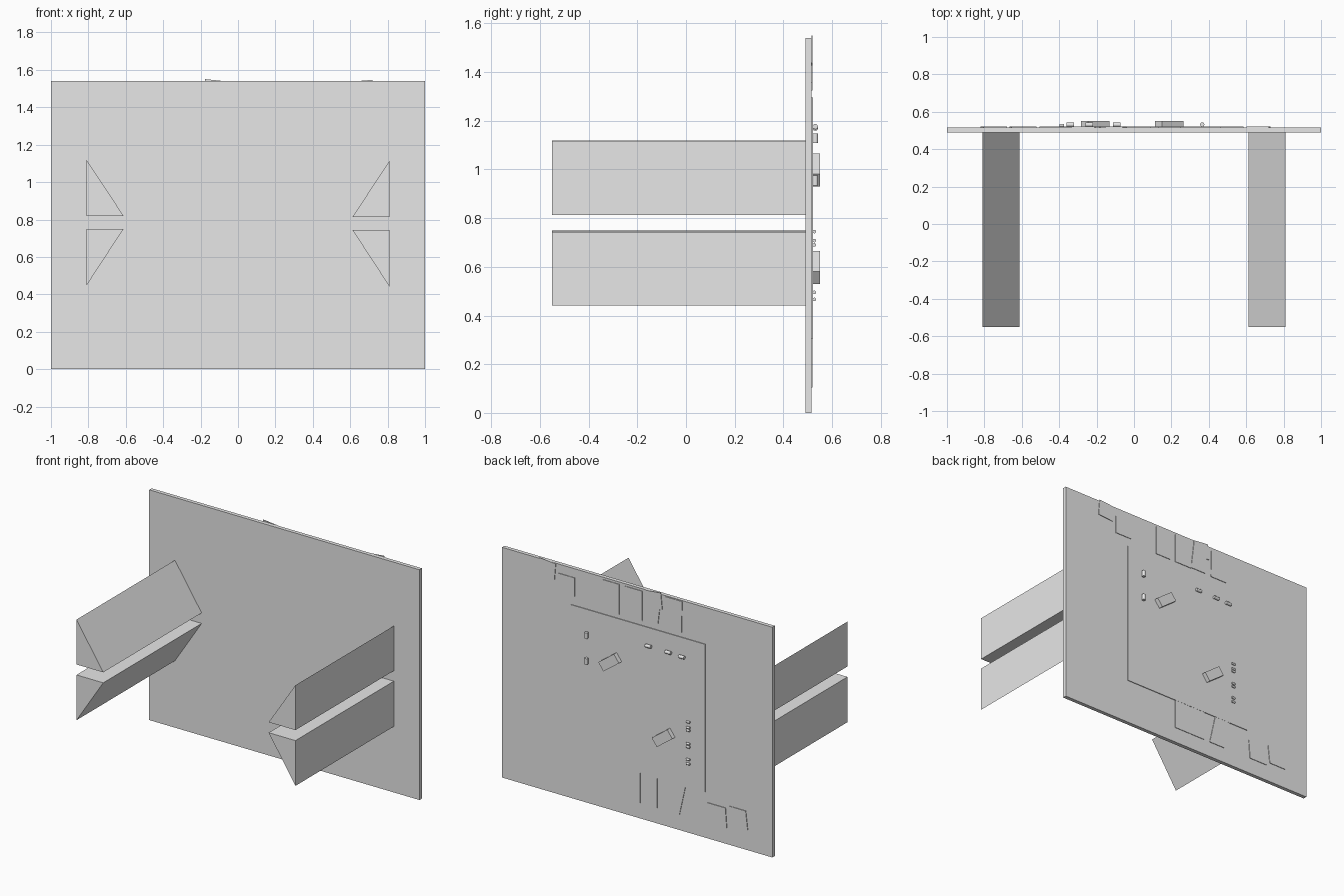
import bpy, bmesh, math
from mathutils import Matrix

cube = bpy.data.objects.get("Cube")
if cube:
    bpy.data.objects.remove(cube, do_unlink=True)

grey = bpy.data.materials.new("light_grey")
grey.use_nodes = True
grey.diffuse_color = (0.8, 0.8, 0.8, 1)
grey.node_tree.nodes["Principled BSDF"].inputs["Base Color"].default_value = (0.8, 0.8, 0.8, 1)

BACK = 0.516   # rear surface of the board


def finish(name, bm):
    bmesh.ops.recalc_face_normals(bm, faces=bm.faces)
    mesh = bpy.data.meshes.new(name)
    bm.to_mesh(mesh)
    bm.free()
    mesh.materials.append(grey)
    obj = bpy.data.objects.new(name, mesh)
    bpy.context.collection.objects.link(obj)
    return obj


def extrude_xz(name, points, y0, y1):
    """Extrude an x-z outline along y."""
    bm = bmesh.new()
    face = bm.faces.new([bm.verts.new((x, y0, z)) for x, z in points])
    new = bmesh.ops.extrude_face_region(bm, geom=[face])["geom"]
    verts = [v for v in new if isinstance(v, bmesh.types.BMVert)]
    bmesh.ops.translate(bm, verts=verts, vec=(0, y1 - y0, 0))
    return finish(name, bm)


def rectangle(x0, x1, z0, z1, lean=0.0):
    """Outline whose top edge is shifted sideways by lean."""
    return [(x0, z0), (x1, z0), (x1 + lean, z1), (x0 + lean, z1)]


def turned_rectangle(cx, cz, length, width, angle):
    c, s = math.cos(angle), math.sin(angle)
    corners = [(-1, -1), (1, -1), (1, 1), (-1, 1)]
    return [(cx + c * u * length / 2 - s * v * width / 2,
             cz + s * u * length / 2 + c * v * width / 2) for u, v in corners]


def cylinder(name, x, z, radius, length, vertical=False):
    bm = bmesh.new()
    turn = Matrix() if vertical else Matrix.Rotation(math.pi / 2, 4, "Y")
    bmesh.ops.create_cone(bm, cap_ends=True, segments=12, radius1=radius, radius2=radius,
                          depth=length, matrix=Matrix.Translation((x, BACK + 0.004 + radius, z)) @ turn)
    obj = finish(name, bm)
    for p in obj.data.polygons:
        p.use_smooth = len(p.vertices) == 4
    for e in obj.data.edges:
        a, b = (obj.data.vertices[i].co for i in e.vertices)
        along = abs(a.z - b.z) if vertical else abs(a.x - b.x)
        e.use_edge_sharp = along < length * 0.5


# Upright board
extrude_xz("board", rectangle(-1, 1, 0, 1.54), 0.49, BACK)

# Four triangular rails running forward
for side, label, dz in ((-1, "right", 0.0), (1, "left", -0.006)):
    upper = [(0.81, 1.12), (0.81, 0.82), (0.612, 0.82)]
    lower = [(0.81, 0.75), (0.612, 0.75), (0.81, 0.447)]
    for level, outline in (("upper", upper), ("lower", lower)):
        extrude_xz(f"{label}_{level}_rail", [(side * x, z + dz) for x, z in outline], -0.55, 0.49)

# Large thin plate on the back
extrude_xz("back_plate", rectangle(-0.505, 0.485, 0.305, 1.295), BACK, BACK + 0.005)

# Small thin panels along the top and bottom: x0, x1, z0, z1, lean
panels = [
    (0.13, 0.25, 1.325, 1.525, 0.0),
    (-0.04, 0.09, 1.325, 1.525, 0.0),
    (-0.155, -0.04, 1.33, 1.535, -0.025),
    (-0.33, -0.205, 1.325, 1.535, -0.005),
    (0.46, 0.585, 1.355, 1.48, 0.0),
    (-0.025, 0.09, 0.105, 0.305, 0.0),
    (-0.15, -0.035, 0.105, 0.305, 0.0),
    (-0.315, -0.195, 0.105, 0.305, -0.045),
    (-0.665, -0.53, 0.11, 0.24, 0.01),
    (-0.82, -0.695, 0.135, 0.26, 0.015),
]
for i, p in enumerate(panels):
    extrude_xz(f"thin_panel_{i + 1}", rectangle(*p), BACK, BACK + 0.004)
for name, x, z, w, h, tilt in (("tilted_panel_left", 0.665, 1.487, 0.12, 0.11, 5),
                               ("tilted_panel_middle", -0.125, 1.49, 0.115, 0.11, -6)):
    extrude_xz(name, turned_rectangle(x, z, w, h, math.radians(tilt)), BACK, BACK + 0.004)

# Two turned blocks
for i, (x, z) in enumerate([(0.1875, 0.9975), (-0.2075, 0.5975)]):
    extrude_xz(f"block_{i + 1}", turned_rectangle(x, z, 0.143, 0.064, math.radians(143.5)), BACK, 0.55)

# Small round parts
for i, z in enumerate((1.128, 0.955)):
    cylinder(f"upright_pin_{i + 1}", 0.365, z, 0.0115, 0.04, True)
for i, (x, z) in enumerate([(-0.093, 1.176), (-0.24, 1.174), (-0.34, 1.17)]):
    cylinder(f"level_pin_{i + 1}", x, z, 0.011, 0.04)
for i, z in enumerate((0.745, 0.708, 0.69, 0.6, 0.578, 0.495, 0.466)):
    cylinder(f"tiny_pin_{i + 1}", -0.385, z, 0.0075, 0.024)
